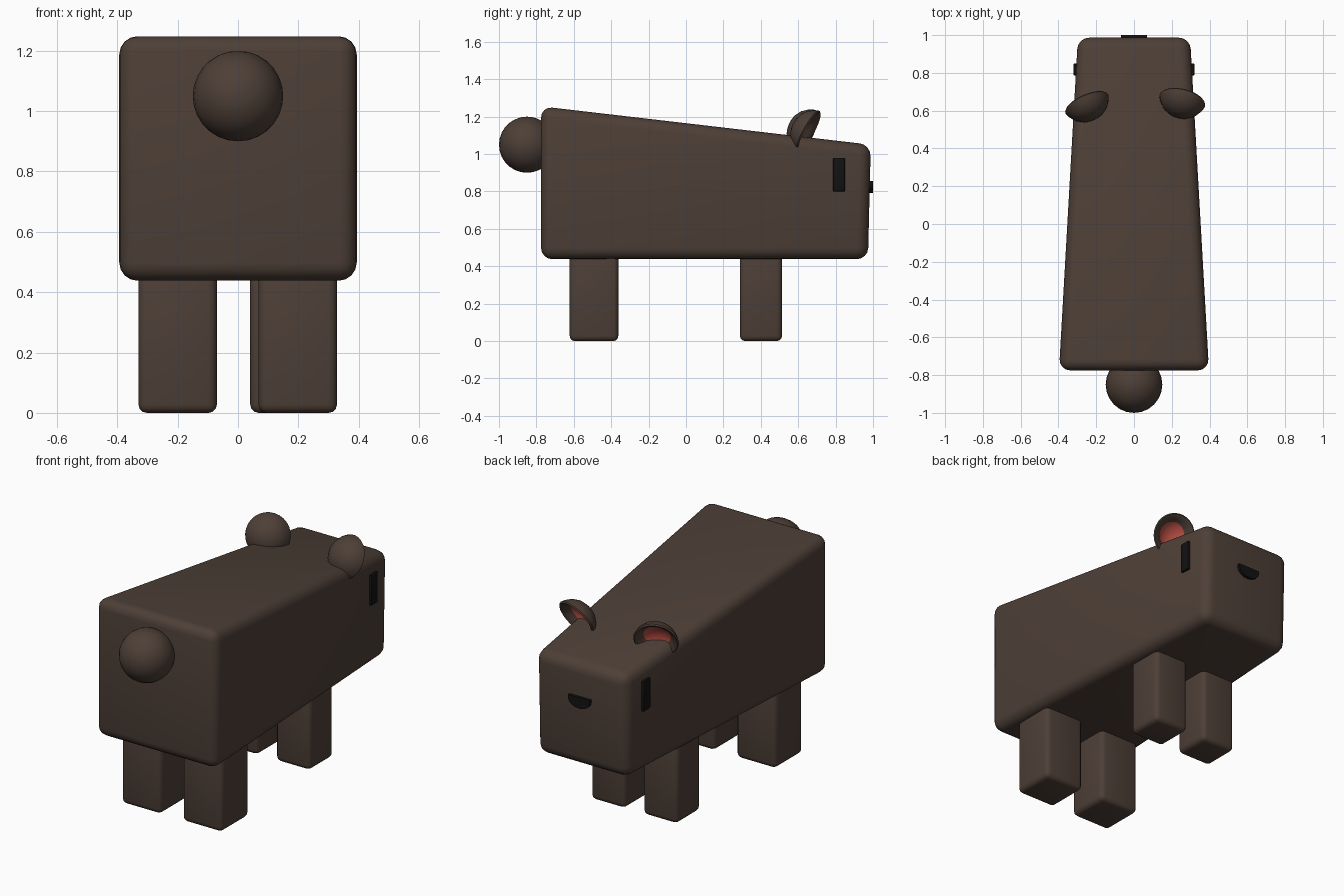
import bpy, bmesh, math
from mathutils import Matrix, Vector

if "Cube" in bpy.data.objects:
    bpy.data.objects.remove(bpy.data.objects["Cube"])


def material(name, rgb):
    m = bpy.data.materials.new(name)
    m.diffuse_color = (*rgb, 1)
    m.use_nodes = True
    m.node_tree.nodes["Principled BSDF"].inputs["Base Color"].default_value = m.diffuse_color
    return m


FUR = material("fur", (0.075, 0.05, 0.038))
BLACK = material("black", (0.006, 0.006, 0.006))
RED = material("ear_red", (0.5, 0.08, 0.06))


def finish(name, bm, *mats, angle=40):
    bmesh.ops.recalc_face_normals(bm, faces=bm.faces)
    me = bpy.data.meshes.new(name)
    bm.to_mesh(me)
    bm.free()
    for m in mats:
        me.materials.append(m)
    me.shade_smooth()
    me.set_sharp_from_angle(angle=math.radians(angle))
    ob = bpy.data.objects.new(name, me)
    bpy.context.collection.objects.link(ob)
    return ob


def box(name, lo, hi, radius, mat, segments=3, shape=None):
    """Rounded box between two corners, optionally reshaped before rounding."""
    bm = bmesh.new()
    bmesh.ops.create_cube(bm, size=1)
    for v in bm.verts:
        v.co = Vector([lo[i] if v.co[i] < 0 else hi[i] for i in range(3)])
        if shape:
            v.co = shape(v.co)
    bmesh.ops.bevel(bm, geom=bm.edges[:], offset=radius, segments=segments,
                    profile=0.5, affect='EDGES', clamp_overlap=True)
    return finish(name, bm, mat)


# Body: tapers toward the snout end
def taper(co):
    if co.y < 0:
        return co
    top = co.z > 0.8
    return Vector((co.x * 0.297 / 0.397, 0.988 if top else 0.973, 1.05 if top else co.z))


box("body", (-0.397, -0.775, 0.438), (0.397, 0.98, 1.255), 0.06, FUR, 4, taper)

# Legs: centre x, centre y, width
for name, x, y, w in (("rear_leg_right", 0.198, -0.492, 0.26),
                      ("rear_leg_left", -0.20, -0.492, 0.26),
                      ("front_leg_right", 0.153, 0.401, 0.225),
                      ("front_leg_left", -0.187, 0.401, 0.225)):
    h = w / 2
    box(name, (x - h, y - h, 0), (x + h, y + h, 0.52), 0.028, FUR)

# Tail
bm = bmesh.new()
bmesh.ops.create_uvsphere(bm, u_segments=24, v_segments=14, radius=0.15,
                          matrix=Matrix.Translation((0, -0.85, 1.05)))
finish("tail", bm, FUR)

# Eyes
for side, name in ((1, "eye_right"), (-1, "eye_left")):
    xs = sorted((side * 0.28, side * 0.32))
    box(name, (xs[0], 0.786, 0.80), (xs[1], 0.85, 0.98), 0.006, BLACK, 2)

# Nose: flat top, rounded bottom
bm = bmesh.new()
pts = [(-0.07, 0.857), (0.07, 0.857)]
for i in range(9):
    a = math.pi * i / 8
    pts.append((0.07 * math.cos(a), 0.838 - 0.046 * math.sin(a)))
face = bm.faces.new([bm.verts.new((x, 0.96, z)) for x, z in pts])
ext = bmesh.ops.extrude_face_region(bm, geom=[face])
bmesh.ops.translate(bm, vec=(0, 0.04, 0),
                    verts=[g for g in ext["geom"] if isinstance(g, bmesh.types.BMVert)])
finish("nose", bm, BLACK, angle=30)

# Ears: lathed cups (radius, depth), opening along +y, red in the hollow
CUP = [(0, -0.085), (0.035, -0.081), (0.068, -0.068), (0.096, -0.046), (0.116, -0.016),
       (0.124, 0.004), (0.118, 0.011), (0.105, 0.006), (0.088, -0.012),
       (0.074, -0.028), (0.04, -0.046), (0, -0.052)]
RED_RADIUS = 0.075


def ear(name, centre, yaw, pitch):
    bm = bmesh.new()
    verts = [bm.verts.new((r, d, 0)) for r, d in CUP]
    edges = [bm.edges.new(p) for p in zip(verts, verts[1:])]
    bmesh.ops.spin(bm, geom=verts + edges, cent=(0, 0, 0), axis=(0, 1, 0),
                   angle=2 * math.pi, steps=28, use_merge=False)
    bmesh.ops.remove_doubles(bm, verts=bm.verts[:], dist=0.0005)
    for f in bm.faces:
        if all(math.hypot(v.co.x, v.co.z) < RED_RADIUS and v.co.y > -0.053 for v in f.verts):
            f.material_index = 1
    bm.transform(Matrix.Translation(centre)
                 @ Matrix.Rotation(math.radians(yaw), 4, 'Z')
                 @ Matrix.Rotation(math.radians(pitch), 4, 'X'))
    finish(name, bm, FUR, RED, angle=60)


ear("ear_right", (0.255, 0.65, 1.125), -14, -28)
ear("ear_left", (-0.248, 0.632, 1.125), 24, -22)
